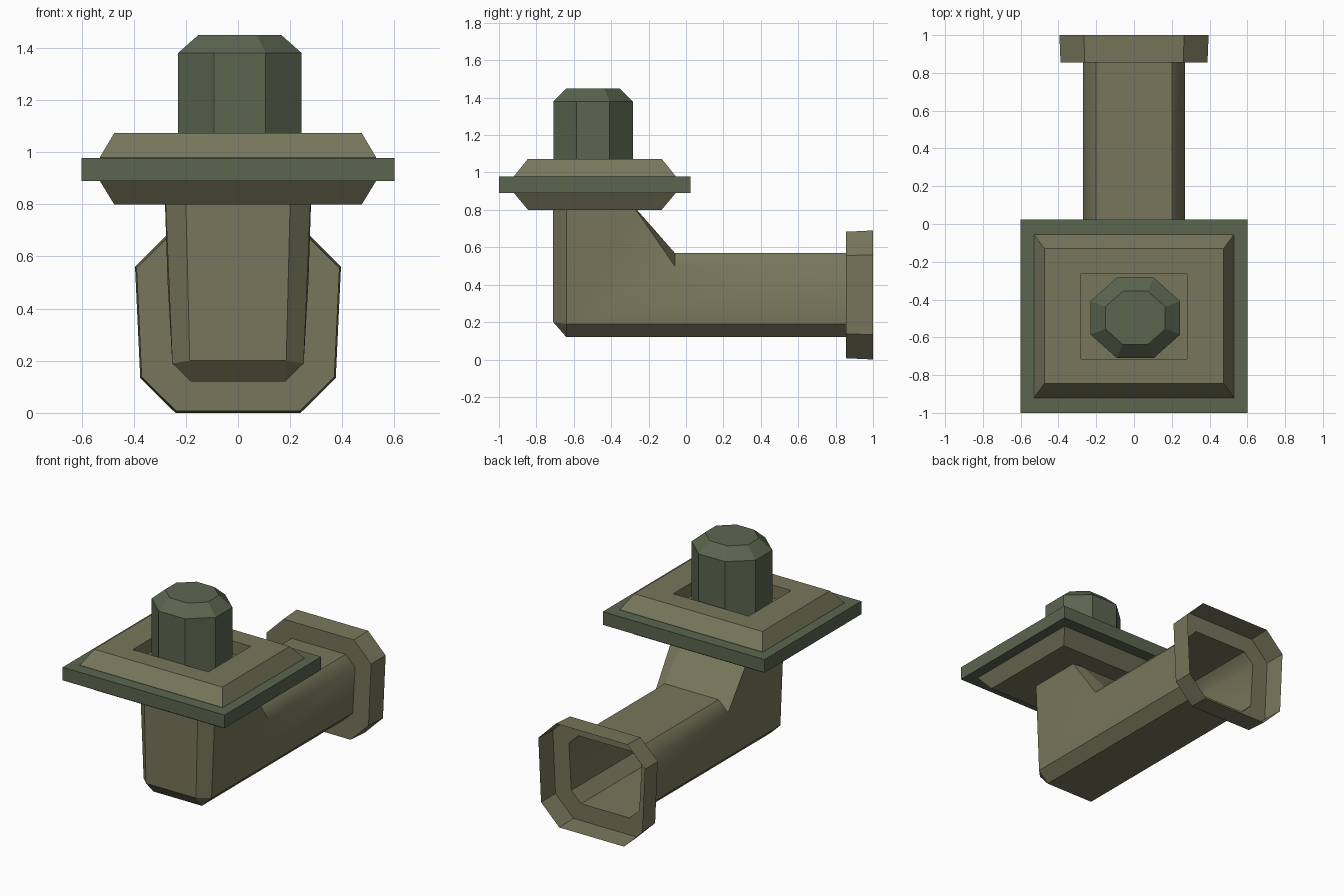
import bpy, bmesh, math

if "Cube" in bpy.data.objects:
    bpy.data.objects.remove(bpy.data.objects["Cube"])


def material(name, rgb):
    m = bpy.data.materials.new(name)
    m.diffuse_color = (*rgb, 1)
    m.use_nodes = True
    m.node_tree.nodes["Principled BSDF"].inputs["Base Color"].default_value = m.diffuse_color
    return m


olive = material("olive_metal", (0.185, 0.182, 0.105))
green = material("green_metal", (0.105, 0.13, 0.078))


def loft(name, rings, mat, caps=True):
    """Join equal-length rings of points with quads, optionally capping the ends."""
    bm = bmesh.new()
    loops = [[bm.verts.new(p) for p in ring] for ring in rings]
    n = len(rings[0])
    for a, b in zip(loops, loops[1:]):
        for i in range(n):
            j = (i + 1) % n
            bm.faces.new((a[i], a[j], b[j], b[i]))
    if caps:
        bm.faces.new(loops[0])
        bm.faces.new(loops[-1])
    bmesh.ops.remove_doubles(bm, verts=bm.verts[:], dist=0.001)
    bmesh.ops.recalc_face_normals(bm, faces=bm.faces[:])
    me = bpy.data.meshes.new(name)
    me.materials.append(mat)
    ob = bpy.data.objects.new(name, me)
    bpy.context.collection.objects.link(ob)
    return ob, bm


def finish(ob, bm):
    bm.to_mesh(ob.data)
    bm.free()


def mirrored(half):
    return half + [(-x, y, z) for x, y, z in reversed(half)]


def rect(hx, y0, y1, z):
    return [(-hx, y0, z), (hx, y0, z), (hx, y1, z), (-hx, y1, z)]


# Elbow pipe: an open eight-sided shell, from below the plate to the flared mouth
pipe_end = [(.18, .12), (.252, .19), (.27, .50), (.20, .57)]
flange = [(.24, 0), (.375, .133), (.395, .56), (.265, .69)]
top = [(.20, -.71, .81), (.278, -.64, .81), (.28, -.268, .80), (.20, -.262, .80)]
heel = [(.185, -.71, .20), (.252, -.64, .19), top[2], top[3]]
bend = [(x, y, z) for (x, z), y in zip(pipe_end, (-.64, -.64, -.06, -.06))]
mouth = [(x, .855, z) for x, z in pipe_end]
rim_in = [(x * .985, .855, .345 + (z - .345) * .98) for x, z in flange]
rim_out = [(x, 1, z) for x, z in flange]
ob, bm = loft("elbow_pipe", [mirrored(s) for s in (top, heel, bend, mouth, rim_in, rim_out)],
              olive, caps=False)
# soft shading over the upper side edges of the pipe, sharp elsewhere
for f in bm.faces:
    f.smooth = True
for e in bm.edges:
    soft = all(abs(v.co.z - .50) < .01 and -.07 < v.co.y < .86 and abs(v.co.x) > .25
               for v in e.verts)
    e.smooth = soft or e.calc_face_angle(3) < math.radians(15)
finish(ob, bm)

# Bevelled frame above and below the slab, with a square well in its top
finish(*loft("plate_frame", [
    rect(.28, -.715, -.265, .985),
    rect(.28, -.715, -.265, 1.073),
    rect(.475, -.845, -.13, 1.073),
    rect(.53, -.92, -.055, .98),
    rect(.53, -.92, -.055, .89),
    rect(.475, -.845, -.13, .80)], olive))

# Flat slab through the middle of the frame
finish(*loft("plate_slab", [rect(.6, -1, .025, .89), rect(.6, -1, .025, .978)], green))


# Octagonal stud with a chamfered top
def octagon(s, z):
    return [(.007 + .257 * s * math.cos(a), -.497 + .23 * s * math.sin(a), z)
            for a in (math.radians(22.5 + 45 * i) for i in range(8))]


finish(*loft("stud", [octagon(1, .95), octagon(1, 1.38), octagon(.667, 1.45)], green))
